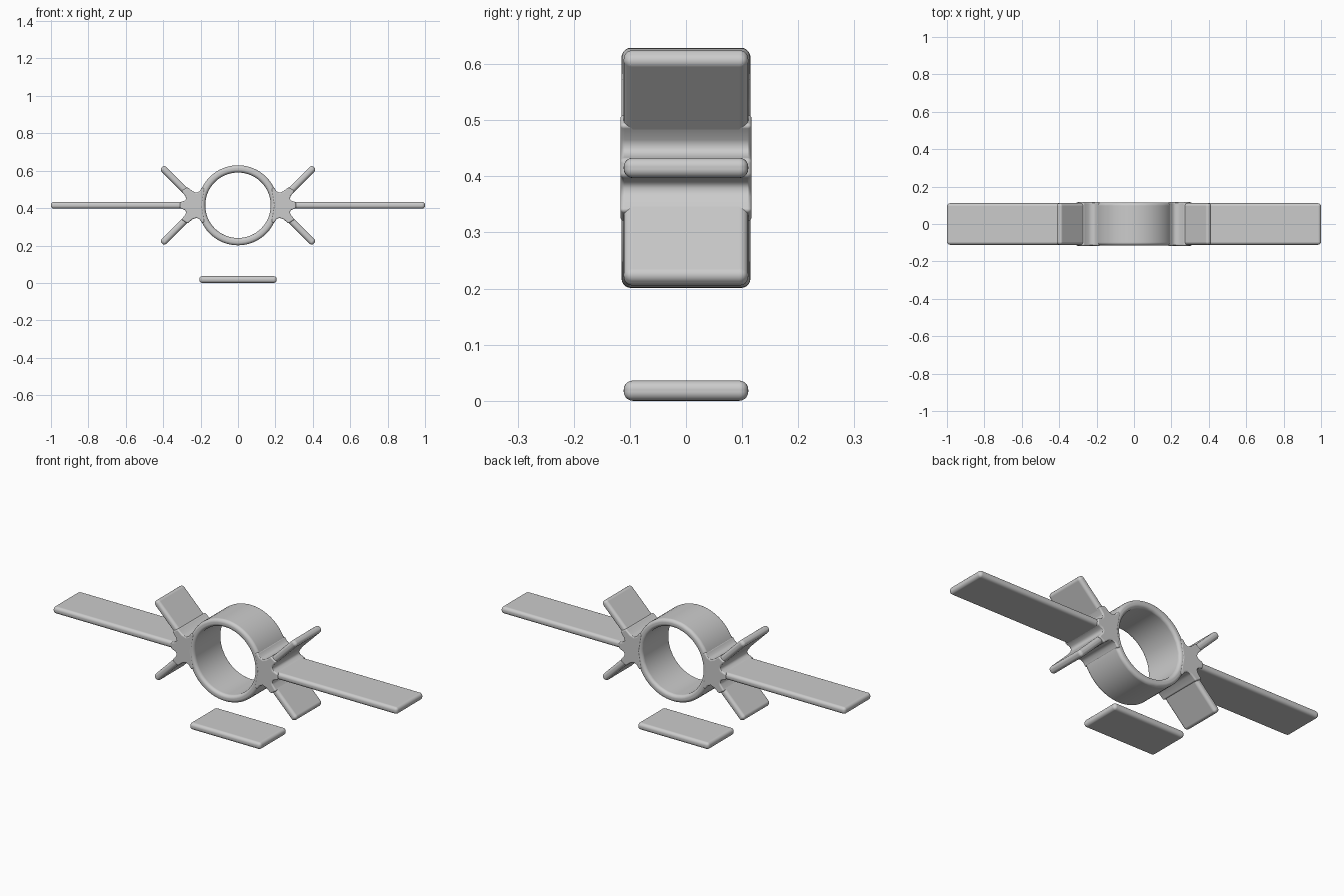
import bpy, bmesh, math
from mathutils import Matrix, Vector

cube = bpy.data.objects.get("Cube")
if cube:
    bpy.data.objects.remove(cube, do_unlink=True)

CENTRE_Z = 0.415   # axis height of the ring
THICK = 0.036      # plate thickness
DEPTH = 0.222      # plate depth along y

grey = bpy.data.materials.new("light_grey")
grey.use_nodes = True
grey.diffuse_color = (0.6, 0.6, 0.6, 1)
grey.node_tree.nodes["Principled BSDF"].inputs["Base Color"].default_value = (0.6, 0.6, 0.6, 1)


def finish(name, bm, bevel, limit=30):
    """Turn a bmesh into a bevelled, smooth-shaded object."""
    bmesh.ops.recalc_face_normals(bm, faces=bm.faces)
    for face in bm.faces:
        face.smooth = True
    mesh = bpy.data.meshes.new(name)
    bm.to_mesh(mesh)
    bm.free()
    mesh.materials.append(grey)
    obj = bpy.data.objects.new(name, mesh)
    bpy.context.collection.objects.link(obj)
    mod = obj.modifiers.new("Rounded edges", 'BEVEL')
    mod.width = bevel
    mod.segments = 5
    mod.limit_method = 'ANGLE'
    mod.angle_limit = math.radians(limit)
    mod.harden_normals = True
    return obj


def plate(name, start, length, angle):
    """Flat plate leaving start (x, z) at an angle in the xz plane."""
    bm = bmesh.new()
    bmesh.ops.create_cube(bm, size=1)
    place = (Matrix.Translation((start[0], 0, start[1]))
             @ Matrix.Rotation(-angle, 4, 'Y')
             @ Matrix.Translation((length / 2, 0, 0))
             @ Matrix.Diagonal((length, DEPTH, THICK, 1)))
    bm.transform(place)
    return finish(name, bm, 0.016)


# Ring: rectangular section spun around the y axis
bm = bmesh.new()
section = [(0.175, -0.115), (0.214, -0.115), (0.214, 0.115), (0.175, 0.115)]
verts = [bm.verts.new((r, y, 0)) for r, y in section]
edges = [bm.edges.new((verts[i], verts[(i + 1) % 4])) for i in range(4)]
bmesh.ops.spin(bm, geom=verts + edges, cent=(0, 0, 0), axis=(0, 1, 0),
               angle=math.tau, steps=64)
bmesh.ops.remove_doubles(bm, verts=bm.verts, dist=0.0001)
bm.transform(Matrix.Translation((0, 0, CENTRE_Z)))
finish("ring", bm, 0.017)

# Upper half of the filleted hub outline where plates meet the ring
hub_half = [(0.178, 0.09), (0.192, 0.095), (0.206, 0.075), (0.222, 0.067),
            (0.243, 0.075), (0.27, 0.097), (0.303, 0.076), (0.282, 0.05),
            (0.277, 0.036), (0.284, 0.025), (0.31, 0.016)]


def hub(name, side):
    outline = hub_half + [(x, -z) for x, z in reversed(hub_half)] + [(0.193, 0)]
    bm = bmesh.new()
    face = bm.faces.new([bm.verts.new((side * x, -0.117, CENTRE_Z + z))
                         for x, z in outline])
    grown = bmesh.ops.extrude_face_region(bm, geom=[face])
    moved = [v for v in grown["geom"] if isinstance(v, bmesh.types.BMVert)]
    bmesh.ops.translate(bm, verts=moved, vec=Vector((0, 0.234, 0)))
    return finish(name, bm, 0.009, 70)


# Wings, diagonal fins and hubs on both sides
for label, side in (("left", 1), ("right", -1)):
    hub(label + "_hub", side)
    for part, lean, inner, length in (("wing", 0, 0.22, 0.78),
                                      ("upper_fin", 45, 0.203, 0.288),
                                      ("lower_fin", -45, 0.203, 0.288)):
        angle = math.radians(lean if side > 0 else 180 - lean)
        plate(f"{label}_{part}", (side * inner, CENTRE_Z), length, angle)

# Separate plate lying below the ring
plate("base_plate", (-0.207, THICK / 2), 0.414, 0)
